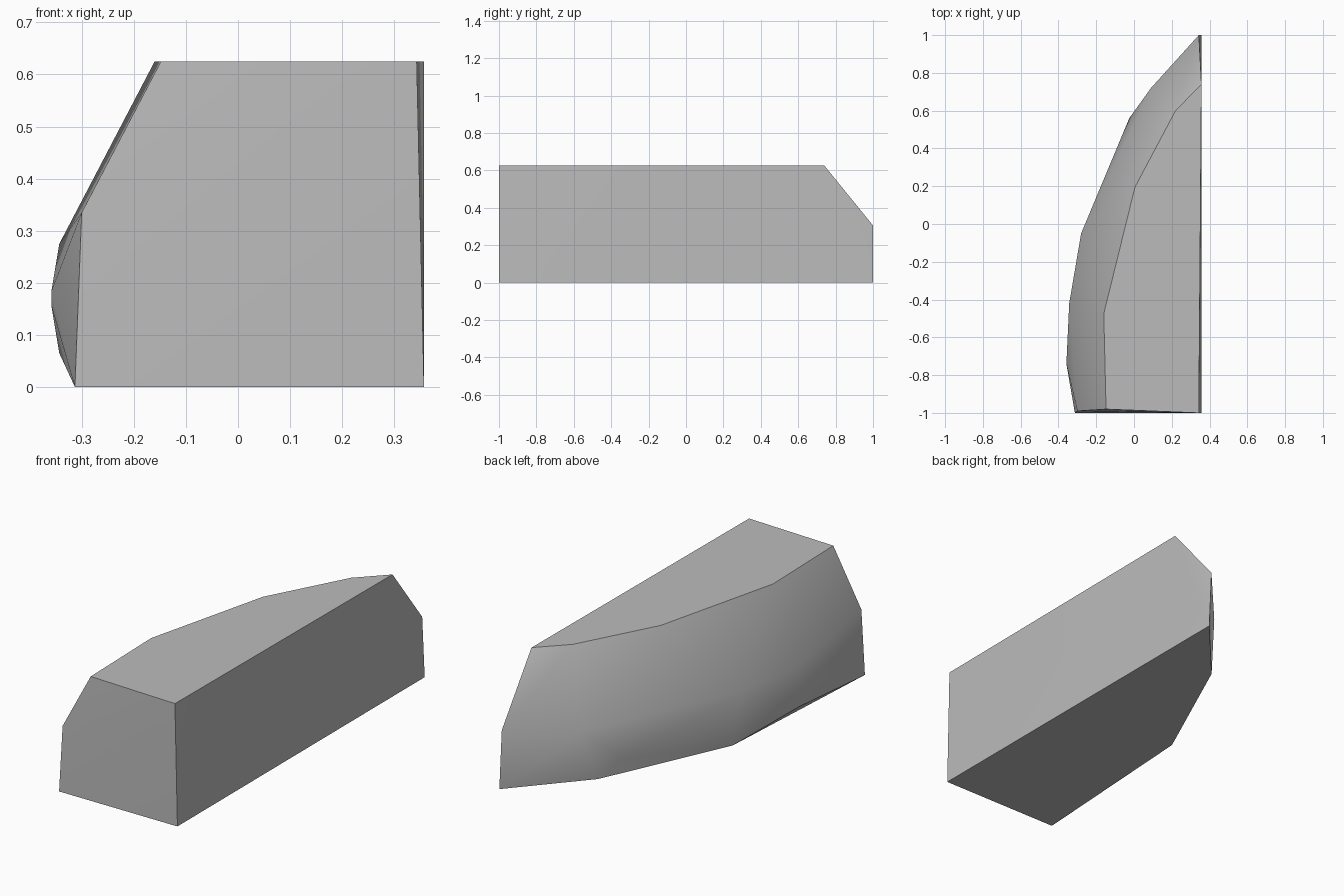
import bpy
import bmesh
import math

default_cube = bpy.data.objects.get("Cube")
if default_cube:
    bpy.data.objects.remove(default_cube, do_unlink=True)

HEIGHT = 0.625
WALL = 0.357

# Single stone colour
stone = bpy.data.materials.new("grey_stone")
grey = (0.5, 0.5, 0.5, 1.0)
stone.diffuse_color = grey
stone.use_nodes = True
stone.node_tree.nodes["Principled BSDF"].inputs["Base Color"].default_value = grey

# Flat top outline and flat base outline, as (x, y)
top_outline = [(0.343, -1.0), (WALL, 0.74), (0.22, 0.60), (0.005, 0.195),
               (-0.16, -0.475), (-0.148, -0.98)]
base_outline = [(WALL, -1.0), (WALL, 1.0), (0.045, 0.646),
                (-0.255, -0.014), (-0.313, -1.0)]

# Rounded flank between them, as (x, y, z)
flank = [(0.343, 1.0, 0.305), (0.09, 0.72, 0.26), (-0.025, 0.56, 0.09),
         (-0.28, -0.05, 0.27), (-0.343, -0.42, 0.275), (-0.343, -0.42, 0.065),
         (-0.358, -0.74, 0.185), (-0.358, -0.74, 0.155), (-0.30, -0.99, 0.335)]

# Convex block wrapped around the three outlines
bm = bmesh.new()
points = [(x, y, HEIGHT) for x, y in top_outline]
points += [(x, y, 0) for x, y in base_outline] + flank
for p in points:
    bm.verts.new(p)
hull = bmesh.ops.convex_hull(bm, input=bm.verts)
loose = {v for v in hull["geom_interior"] + hull["geom_unused"]
         if isinstance(v, bmesh.types.BMVert)}
bmesh.ops.delete(bm, geom=list(loose), context="VERTS")
bmesh.ops.dissolve_limit(bm, angle_limit=math.radians(0.5),
                         verts=bm.verts, edges=bm.edges)
bmesh.ops.recalc_face_normals(bm, faces=bm.faces)

mesh = bpy.data.meshes.new("stone_block")
bm.to_mesh(mesh)
bm.free()
mesh.materials.append(stone)
block = bpy.data.objects.new("stone_block", mesh)
bpy.context.collection.objects.link(block)

# Soft flank with crisp borders
bpy.ops.object.select_all(action="DESELECT")
block.select_set(True)
bpy.context.view_layer.objects.active = block
bpy.ops.object.shade_smooth_by_angle(angle=math.radians(30))
